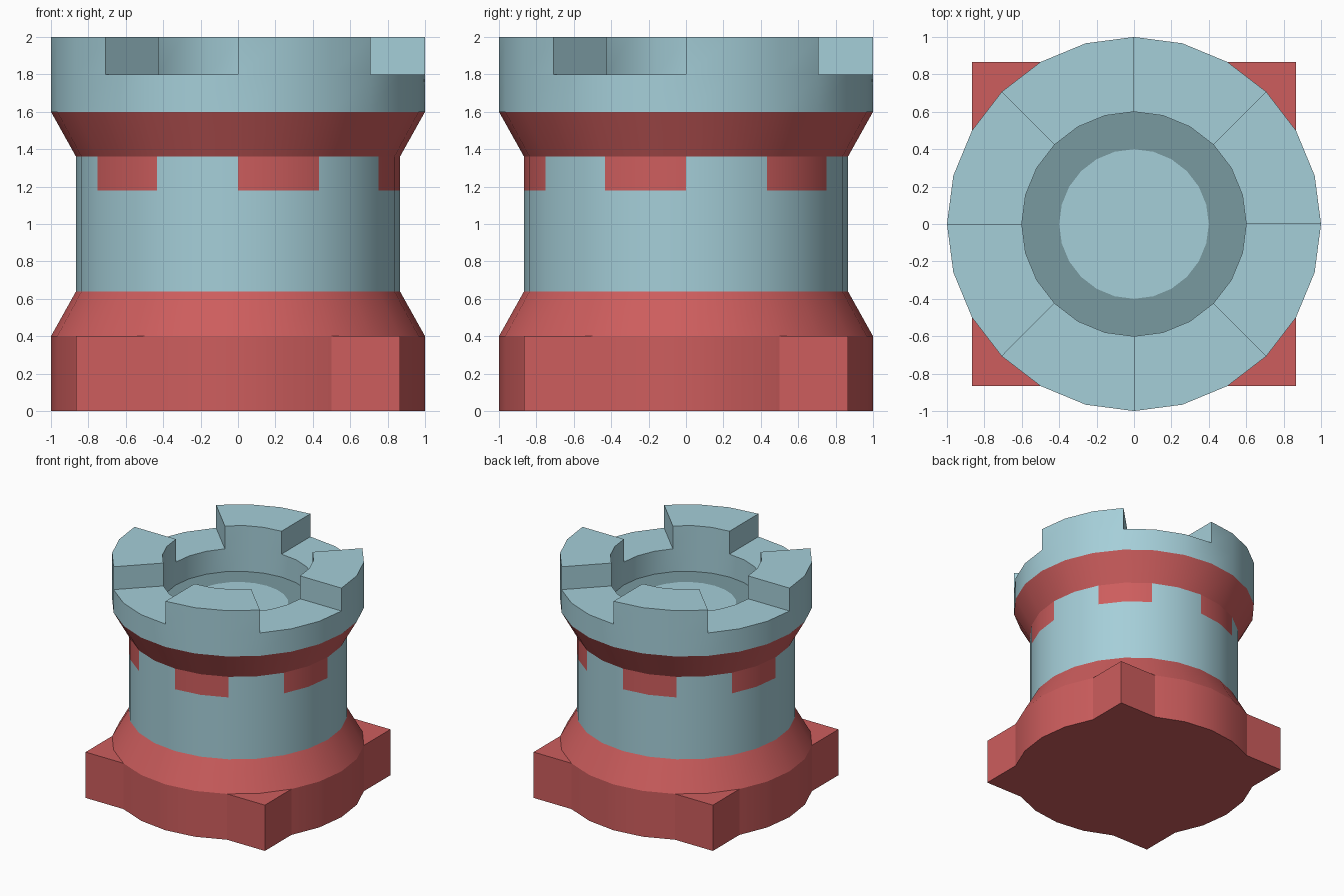
import bpy, bmesh, math

SIDES = 24
STEP = 360 / SIDES

cube = bpy.data.objects.get("Cube")
if cube:
    bpy.data.objects.remove(cube, do_unlink=True)


def material(name, rgb):
    mat = bpy.data.materials.new(name)
    mat.use_nodes = True
    mat.diffuse_color = (*rgb, 1)
    mat.node_tree.nodes["Principled BSDF"].inputs["Base Color"].default_value = (*rgb, 1)
    return mat


red = material("brick_red", (0.61, 0.11, 0.11))
stone = material("pale_blue_stone", (0.376, 0.62, 0.69))
dark = material("dark_stone", (0.19, 0.32, 0.35))


def revolve(profile, cap_start=False, cap_end=False, radius_factor=lambda angle: 1):
    """Turn a profile of (radius, height) points; return the mesh and its bands of faces."""
    bm = bmesh.new()
    rings = []
    for r, z in profile:
        ring = []
        for i in range(SIDES):
            a = math.radians(i * STEP)
            k = r * radius_factor(i * STEP)
            ring.append(bm.verts.new((k * math.cos(a), k * math.sin(a), z)))
        rings.append(ring)
    bands = []
    for low, high in zip(rings, rings[1:]):
        bands.append([bm.faces.new((low[i], low[(i + 1) % SIDES],
                                    high[(i + 1) % SIDES], high[i]))
                      for i in range(SIDES)])
    if cap_start:
        bm.faces.new(rings[0][::-1])
    if cap_end:
        bm.faces.new(rings[-1])
    return bm, bands


def finish(name, bm, *mats):
    mesh = bpy.data.meshes.new(name)
    bm.normal_update()
    bm.to_mesh(mesh)
    bm.free()
    for mat in mats:
        mesh.materials.append(mat)
    obj = bpy.data.objects.new(name, mesh)
    bpy.context.collection.objects.link(obj)
    bpy.ops.object.select_all(action="DESELECT")
    obj.select_set(True)
    bpy.context.view_layer.objects.active = obj
    bpy.ops.object.shade_smooth_by_angle(angle=math.radians(20))


# Round plinth whose diagonal points reach out to square corners
bm, _ = revolve([(1, 0), (1, 0.4)], True, True,
                lambda a: math.sqrt(1.5) if a % 90 == 45 else 1)
finish("plinth", bm, red)

# Sloped collars below and above the shaft
bm, _ = revolve([(1, 0.4), (0.866, 0.64)])
finish("lower_collar", bm, red)
bm, _ = revolve([(0.866, 1.36), (1, 1.6)])
finish("upper_collar", bm, red)

# Shaft, with red blocks on alternate pairs of faces under the collar
bm, bands = revolve([(0.866, 0.64), (0.866, 1.18), (0.866, 1.36)])
for i, face in enumerate(bands[1]):
    face.material_index = int(i * STEP % 60 >= 30)
finish("shaft", bm, stone, red)

# Parapet with a sunken floor and a dark ring around the floor
bm, bands = revolve([(1, 1.6), (1, 1.8), (0.6, 1.8), (0.6, 1.6), (0.4, 1.6)], cap_end=True)
for face in bands[3]:
    face.material_index = 1

# Four battlements raised from alternate eighths of the rim
raised = [f for i, f in enumerate(bands[1]) if i * STEP % 90 < 45]
result = bmesh.ops.extrude_face_region(bm, geom=raised)
bmesh.ops.translate(bm, vec=(0, 0, 0.2),
                    verts=[g for g in result["geom"] if isinstance(g, bmesh.types.BMVert)])
leftover = [f for f in raised if f.is_valid]
if leftover:
    bmesh.ops.delete(bm, geom=leftover, context="FACES_ONLY")
bmesh.ops.recalc_face_normals(bm, faces=bm.faces[:])
# The open-bottomed shell must face outward
bm.normal_update()
floor = min((f for f in bm.faces if len(f.verts) == SIDES), key=lambda f: f.calc_center_median().z)
if floor.normal.z < 0:
    bmesh.ops.reverse_faces(bm, faces=bm.faces[:])
finish("parapet", bm, stone, dark)
